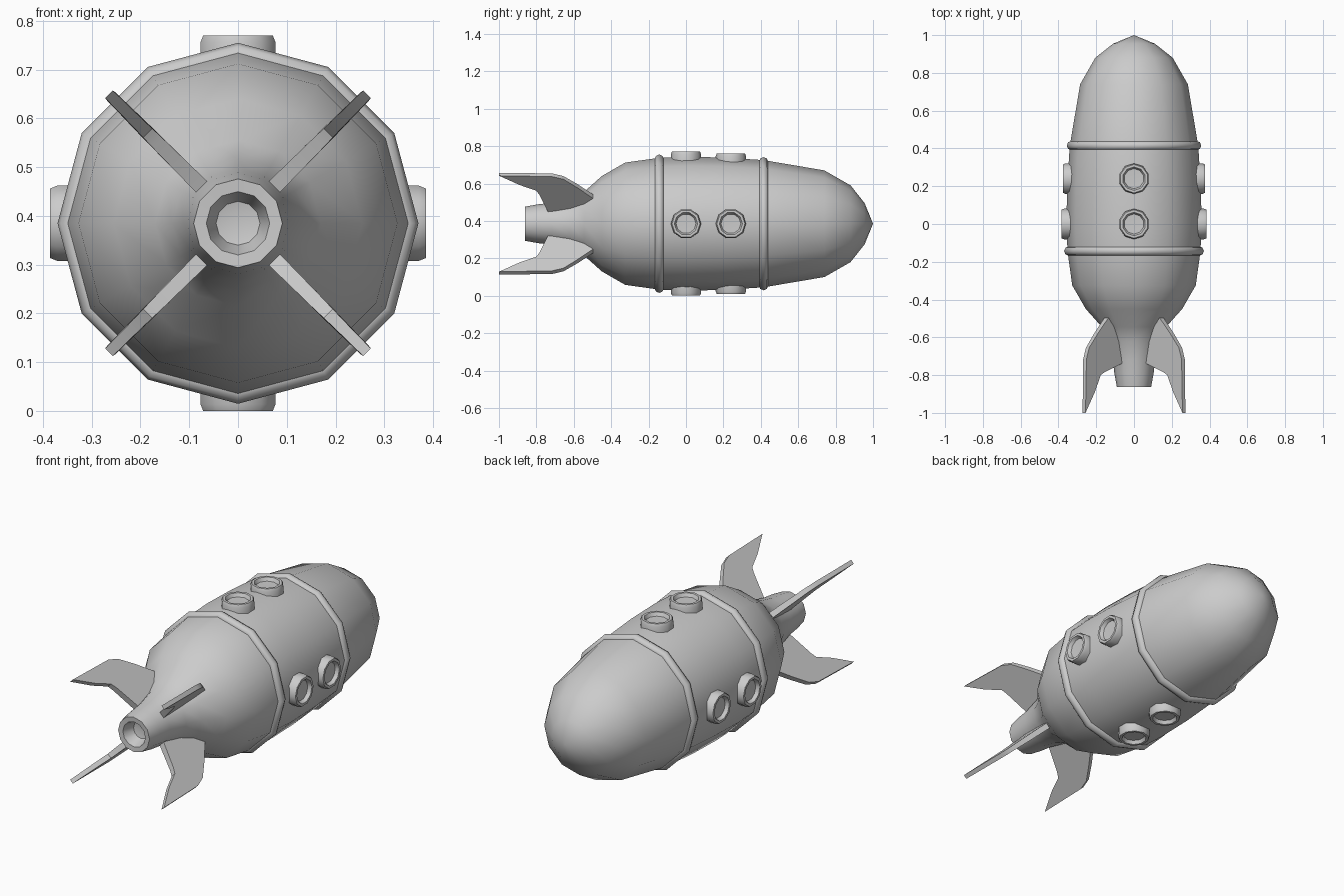
import bpy, bmesh, math
from mathutils import Matrix, Vector

if "Cube" in bpy.data.objects:
    bpy.data.objects.remove(bpy.data.objects["Cube"])

CZ = 0.385
AXIS = Matrix.Translation((0, 0, CZ)) @ Matrix.Rotation(-math.pi / 2, 4, 'X')  # local z -> world +y


def finish(name, bm, angle=40):
    bmesh.ops.remove_doubles(bm, verts=bm.verts, dist=1e-5)
    bmesh.ops.recalc_face_normals(bm, faces=bm.faces)
    me = bpy.data.meshes.new(name)
    bm.to_mesh(me)
    bm.free()
    ob = bpy.data.objects.new(name, me)
    bpy.context.collection.objects.link(ob)
    bpy.ops.object.select_all(action='DESELECT')
    ob.select_set(True)
    bpy.context.view_layer.objects.active = ob
    bpy.ops.object.shade_smooth_by_angle(angle=math.radians(angle))
    return ob


def lathe(name, profile, sides, matrix, angle=40, closed=False, phase=0):
    """Revolve (radius, height) points about local z, then place with matrix."""
    bm = bmesh.new()
    rings = []
    for r, h in profile:
        rings.append([bm.verts.new(matrix @ Vector((
            r * math.cos(2 * math.pi * i / sides + phase),
            r * math.sin(2 * math.pi * i / sides + phase), h))) for i in range(sides)])
    pairs = list(zip(rings, rings[1:]))
    if closed:
        pairs.append((rings[-1], rings[0]))
    for a, b in pairs:
        for i in range(sides):
            j = (i + 1) % sides
            bm.faces.new((a[i], a[j], b[j], b[i]))
    return finish(name, bm, angle)


# Hull with nose cone, tapered tail and hollow nozzle
hull = [(0, -0.79), (0.045, -0.80), (0.065, -0.86), (0.091, -0.862), (0.104, -0.79),
        (0.112, -0.72), (0.135, -0.62), (0.17, -0.545), (0.255, -0.45), (0.327, -0.325),
        (0.352, -0.145), (0.358, 0.0), (0.354, 0.2), (0.340, 0.415), (0.285, 0.74),
        (0.205, 0.88), (0.11, 0.955), (0, 1.0)]
lathe("hull", hull, 12, AXIS, 45)

# Raised bands around the hull
for name, y, r in (("rear_band", -0.143, 0.345), ("front_band", 0.415, 0.331)):
    tube = [(r + 0.025 * math.cos(a), y + 0.025 * math.sin(a))
            for a in (k * math.pi / 4 for k in range(8))]
    lathe(name, tube, 12, AXIS, 50, closed=True)

# Portholes: two on each of four sides
port = [(0.081, -0.06), (0.081, -0.014), (0.075, 0), (0.062, 0), (0.053, -0.018), (0, -0.020)]
for side in range(4):
    spin = Matrix.Translation((0, 0, CZ)) @ Matrix.Rotation(side * math.pi / 2, 4, 'Y')
    for row, (y, top) in enumerate(((0.0, 0.385), (0.24, 0.376))):
        lathe(f"porthole_{side}_{row}", port, 10, spin @ Matrix.Translation((0, y, top)),
              40, phase=math.pi / 10)

# Four swept tail fins: (radius, y, half thickness)
outline = [(0.10, -0.50, 0.016), (0.205, -0.495, 0.015), (0.285, -0.58, 0.014),
           (0.348, -0.655, 0.012), (0.368, -0.715, 0.012), (0.374, -1.0, 0.011),
           (0.305, -0.89, 0.012), (0.262, -0.80, 0.013), (0.235, -0.785, 0.014),
           (0.115, -0.742, 0.016), (0.06, -0.72, 0.016)]
for k in range(4):
    m = Matrix.Translation((0, 0, CZ)) @ Matrix.Rotation(math.radians(45 + 90 * k), 4, 'Y')
    bm = bmesh.new()
    left = [bm.verts.new(m @ Vector((r, y, t))) for r, y, t in outline]
    right = [bm.verts.new(m @ Vector((r, y, -t))) for r, y, t in outline]
    bm.faces.new(left)
    bm.faces.new(right[::-1])
    for i in range(len(outline)):
        j = (i + 1) % len(outline)
        bm.faces.new((left[j], left[i], right[i], right[j]))
    finish(f"tail_fin_{k}", bm, 35)
